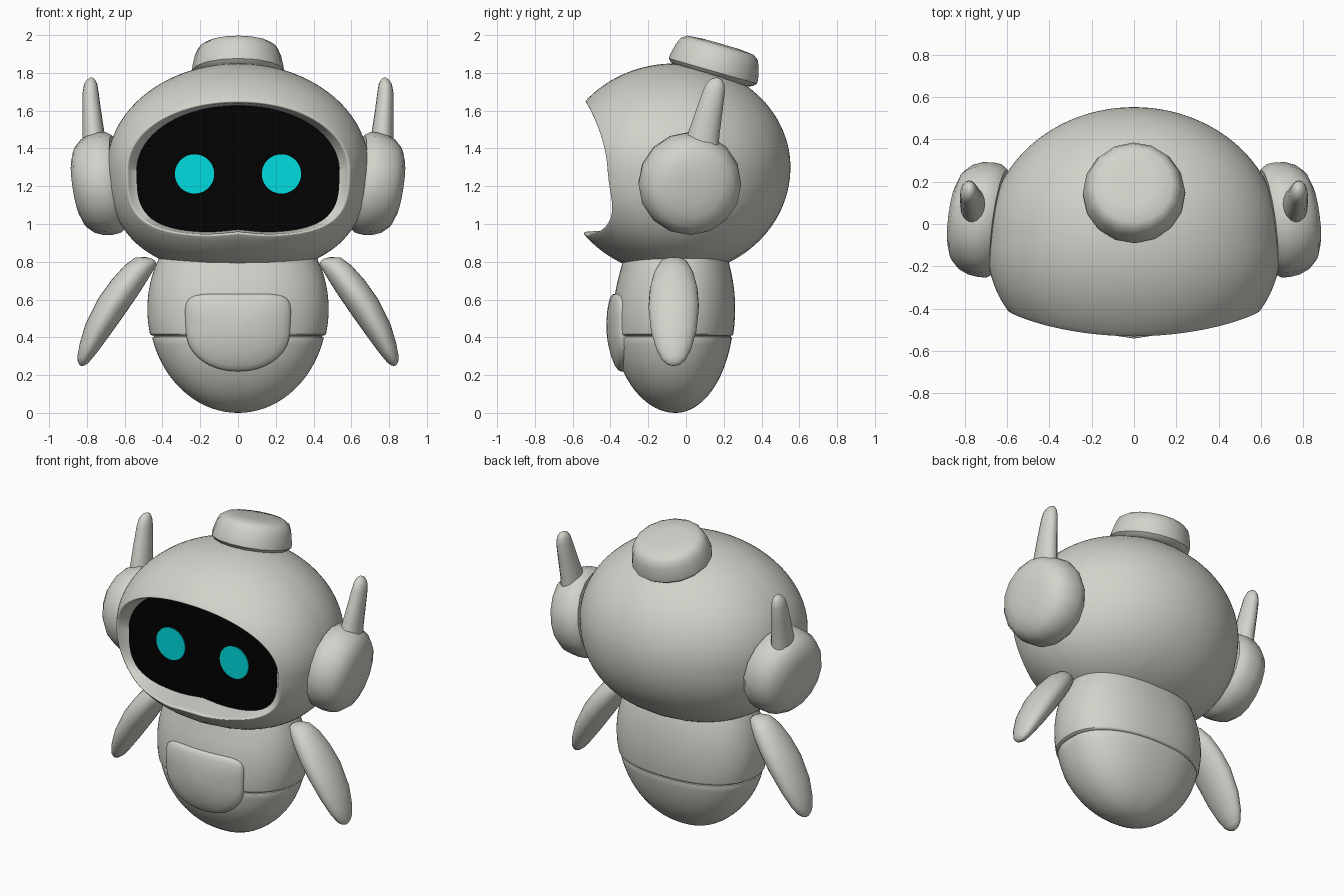
import bpy, bmesh, math
from math import sin, cos, pi, sqrt, exp
from mathutils import Vector

old = bpy.data.objects.get("Cube")
if old:
    bpy.data.objects.remove(old, do_unlink=True)


def material(name, r, g, b):
    m = bpy.data.materials.new(name)
    m.use_nodes = True
    m.diffuse_color = (r, g, b, 1)
    m.node_tree.nodes["Principled BSDF"].inputs["Base Color"].default_value = (r, g, b, 1)
    return m


SHELL = material("warm_grey_shell", 0.65, 0.65, 0.6)
BLACK = material("screen_black", 0.0005, 0.0005, 0.0005)
CYAN = material("eye_cyan", 0.0, 0.72, 0.75)


def loft(name, rings, mat, angle=40):
    """Skin a list of equal point rings and close both ends."""
    bm = bmesh.new()
    loops = [[bm.verts.new(p) for p in ring] for ring in rings]
    n = len(loops[0])
    for a, b in zip(loops, loops[1:]):
        for i in range(n):
            j = (i + 1) % n
            bm.faces.new((a[i], a[j], b[j], b[i]))
    bm.faces.new(loops[0])
    bm.faces.new(loops[-1])
    bmesh.ops.recalc_face_normals(bm, faces=bm.faces)
    me = bpy.data.meshes.new(name)
    bm.to_mesh(me)
    bm.free()
    me.materials.append(mat)
    ob = bpy.data.objects.new(name, me)
    bpy.context.collection.objects.link(ob)
    bpy.ops.object.select_all(action='DESELECT')
    ob.select_set(True)
    bpy.context.view_layer.objects.active = ob
    bpy.ops.object.shade_smooth_by_angle(angle=math.radians(angle))


def oval(center, u, v, n):
    return [center + u * cos(2 * pi * i / n) + v * sin(2 * pi * i / n) for i in range(n)]


def turned(name, base, axis, profile, n, mat):
    """Lathe (radius, distance) pairs around a slanted axis."""
    axis = Vector(axis).normalized()
    u = axis.orthogonal().normalized()
    v = axis.cross(u)
    return loft(name, [oval(Vector(base) + axis * t, u * r, v * r, n) for r, t in profile], mat)


def power(c, n):
    return math.copysign(abs(c) ** (2 / n), c)


# Head: ellipsoid shell, fuller towards the face and the chin
HEAD = Vector((0, -0.06, 1.3))
SCREEN_Y = -0.36


def head_point(d):
    low = max(0, -d.z)
    p = Vector((d.x * 0.69, d.y * 0.613, d.z * (0.57 if d.z < 0 else 0.55)))
    p.x *= (1 + 0.15 * max(0, -p.y)) * (1 + 0.2 * low * low)
    return p + HEAD


def face_outline(half, top, bottom, n=112):
    """Rounded opening with a small bump in the lower lip."""
    pts = []
    for i in range(n):
        a = 2 * pi * i / n
        up = sin(a) > 0
        e = 2.05 if up else 3.4
        x = half * power(cos(a), e)
        z = power(sin(a), e) * (top if up else bottom)
        if not up:
            z += 0.015 * exp(-(x / 0.09) ** 2)
        pts.append((x, 1.28 + z))
    return pts


def face_ring(y):
    return [Vector((x, y, z)) for x, z in face_outline(0.537, 0.347, 0.325)]


# Directions of the rim on a unit sphere, swept round to the back of the head
rim_dirs = []
for x, z in face_outline(0.585, 0.362, 0.337):
    w = (z - HEAD.z) / (0.57 if z < HEAD.z else 0.55)
    u = x / (0.69 * 1.05 * (1 + 0.2 * min(0, w) ** 2))
    rim_dirs.append(Vector((u, -sqrt(max(0.01, 1 - u * u - w * w)), w)).normalized())


def head_ring(t):
    back = Vector((0, 1, 0))
    return [head_point(d.slerp(back, t)) for d in rim_dirs]


floor, rim, outside = face_ring(SCREEN_Y), head_ring(0), head_ring(0.012)
inside = [f.lerp(r, 0.8) for f, r in zip(floor, rim)]
rings = [floor]
for k in range(6):
    t = k / 5
    rings.append([a.lerp(b, t).lerp(b.lerp(c, t), t) for a, b, c in zip(inside, rim, outside)])
rings += [head_ring(0.012 + 0.983 * k / 44) for k in range(1, 45)]
loft("head", rings, SHELL, 50)

# Screen and eyes as thin plates
loft("face_screen", [face_ring(SCREEN_Y + 0.004), face_ring(SCREEN_Y - 0.004)], BLACK)
for side, label in ((1, "left"), (-1, "right")):
    turned(label + "_eye", (0.23 * side, SCREEN_Y - 0.002, 1.265), (0, -1, 0),
           [(0.104, 0), (0.104, 0.008)], 48, CYAN)

# Tilted cap on top of the head
turned("head_cap", (0, 0.14, 1.8), (0, 0.276, 0.961),
       [(0.01, -0.025), (0.19, -0.022), (0.225, -0.008), (0.243, 0.01), (0.242, 0.035),
        (0.228, 0.095), (0.212, 0.132), (0.182, 0.153), (0.1, 0.16), (0.01, 0.161)], 16, SHELL)


# Body: egg with a groove around the waist and a fuller lower front
BOXY = 2.25


def body_radius(z):
    return sqrt(max(0, 1 - ((z - 0.55) / 0.55) ** 2))


def body_depth(z, front):
    return 0.315 * (1 + 0.12 * min(1, max(0, (0.75 - z) / 0.5)) * front)


def body_ring(z, k=1, n=72):
    r = body_radius(z) * k
    pts = []
    for i in range(n):
        c, s = power(cos(2 * pi * i / n), BOXY), power(sin(2 * pi * i / n), BOXY)
        pts.append(Vector((0.48 * r * c, -0.055 + body_depth(z, s < 0) * r * s, z)))
    return pts


rings = [body_ring(0.394 * (1 - cos(pi / 2 * (i + 0.3) / 18.3)), 0.985) for i in range(19)]
rings += [body_ring(z, k) for z, k in ((0.401, 0.978), (0.404, 0.962), (0.409, 0.962),
                                       (0.411, 0.985), (0.417, 1))]
rings += [body_ring(0.425 + 0.425 * i / 14) for i in range(15)]
loft("body", rings, SHELL)


# Belly panel: raised pad that follows the body surface
def belly_ring(s, lift, n=64):
    pts = []
    for i in range(n):
        a = 2 * pi * i / n
        e = 6 if sin(a) > 0 else 2.1
        x = s * 0.275 * power(cos(a), e)
        z = s * 0.205 * power(sin(a), e)
        x *= 1 + 0.2 * z
        r = body_radius(z + 0.425)
        w = min(1, abs(x) / (0.48 * r))
        y = -0.055 - body_depth(z + 0.425, 1) * r * (1 - w ** BOXY) ** (1 / BOXY)
        pts.append(Vector((x, y - lift, z + 0.425)))
    return pts


loft("belly_panel", [belly_ring(s, lift) for s, lift in
                     ((0.98, -0.03), (1, 0.0), (1, 0.007), (0.985, 0.014), (0.95, 0.02),
                      (0.85, 0.026), (0.6, 0.031), (0.3, 0.034), (0.02, 0.035))], SHELL, 60)

# Ears, antennas and arms on both sides
EAR = [(0.25, -0.03), (0.27, 0), (0.274, 0.04), (0.268, 0.09), (0.249, 0.137),
       (0.214, 0.174), (0.15, 0.198), (0.08, 0.207), (0.01, 0.209)]
# height, x, y, half width, half depth
ANTENNA = [(1.38, 0.76, 0.08, 0.063, 0.092), (1.47, 0.764, 0.092, 0.059, 0.085),
           (1.6, 0.774, 0.123, 0.049, 0.071), (1.7, 0.78, 0.147, 0.042, 0.059),
           (1.74, 0.78, 0.154, 0.035, 0.049), (1.765, 0.778, 0.159, 0.021, 0.03),
           (1.775, 0.776, 0.161, 0.005, 0.007)]
# distance along arm, sideways offset, half thickness, half depth
ARM = [(-0.432, 0.815, 0.008, 0.012), (-0.422, 0.823, 0.031, 0.042), (-0.39, 0.844, 0.058, 0.074),
       (-0.32, 0.855, 0.072, 0.105), (-0.22, 0.862, 0.08, 0.126), (-0.1, 0.866, 0.081, 0.134),
       (0.05, 0.86, 0.069, 0.12), (0.15, 0.848, 0.051, 0.093), (0.21, 0.839, 0.035, 0.064),
       (0.235, 0.835, 0.021, 0.038), (0.246, 0.833, 0.005, 0.01)]

for side, label in ((1, "left"), (-1, "right")):
    turned(label + "_ear", (0.662 * side, 0.015, 1.22), (0.98 * side, 0.13, -0.15), EAR, 16, SHELL)
    loft(label + "_antenna",
         [oval(Vector((x * side, y, z)), Vector((w, 0, 0)), Vector((0, d, 0)), 16)
          for z, x, y, w, d in ANTENNA], SHELL, 60)
    along = Vector((0.55 * side, 0, -0.84))
    across = Vector((0.84 * side, 0, 0.55))
    loft(label + "_arm",
         [oval(along * s + across * c + Vector((0, -0.065, 0)), across * h, Vector((0, d, 0)), 28)
          for s, c, h, d in ARM], SHELL, 60)
